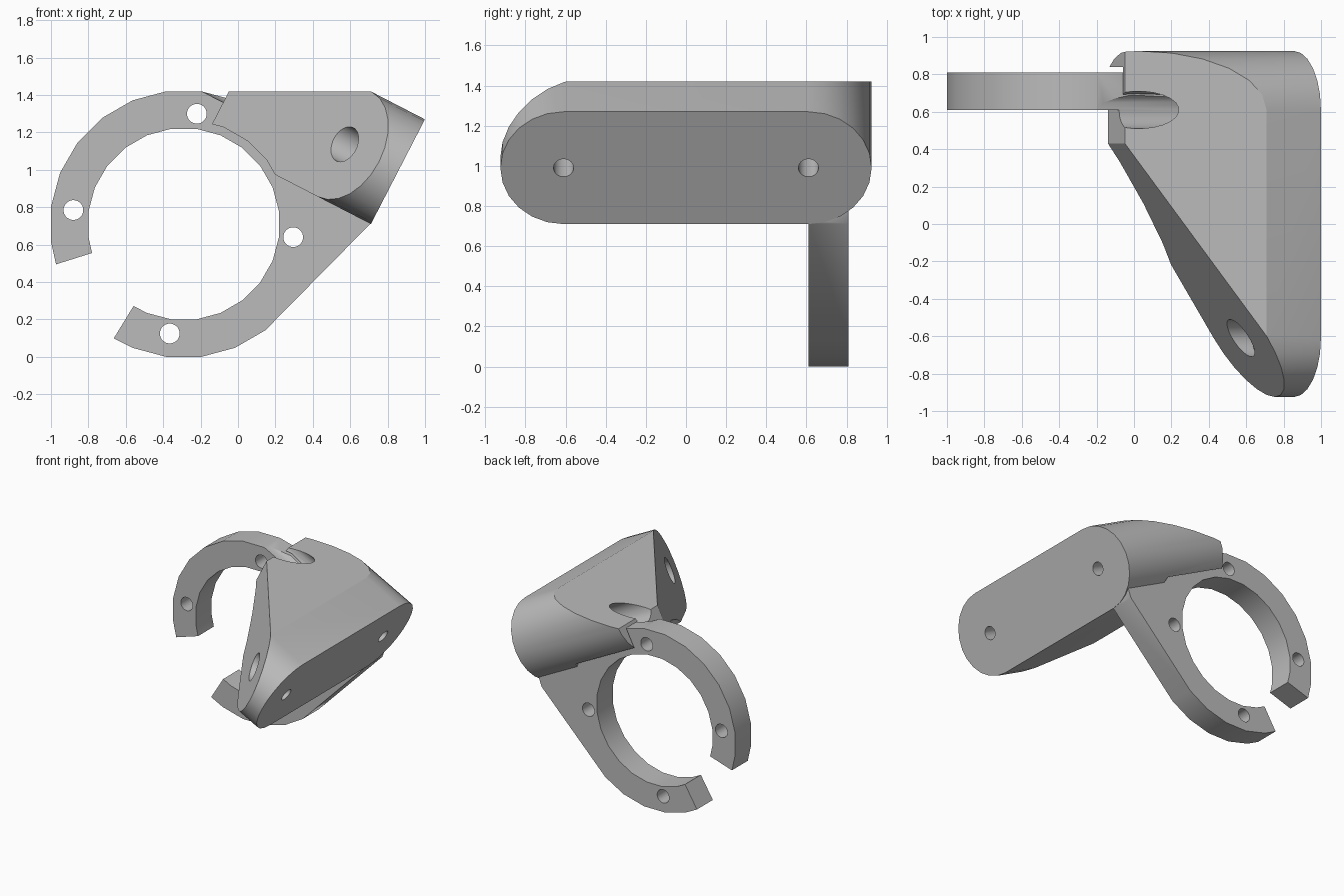
import bpy, bmesh, math
from mathutils import Vector

cube = bpy.data.objects.get("Cube")
if cube:
    bpy.data.objects.remove(cube)

X, Y, Z = Vector((1, 0, 0)), Vector((0, 1, 0)), Vector((0, 0, 1))
TILT = math.radians(27.3)
U = Vector((math.sin(TILT), 0, math.cos(TILT)))     # along the slanted end face
D = Vector((-math.cos(TILT), 0, math.sin(TILT)))    # from the end face into the block
FACE = Vector((0.855, 0, 0.99))                     # middle of the end face
RING = Vector((-0.29, 0, 0.71))                     # ring centre
TOP = 1.42
BOLT_Y = 0.61
PLATE_FRONT, PLATE_BACK = 0.61, 0.81

grey = bpy.data.materials.new("matte grey")
grey.use_nodes = True
colour = (0.5, 0.5, 0.5, 1)
grey.diffuse_color = colour
grey.node_tree.nodes["Principled BSDF"].inputs["Base Color"].default_value = colour


def arc(cx, cy, r, start, end, steps):
    """Points on an arc, angles in degrees."""
    angles = [math.radians(start + (end - start) * i / steps) for i in range(steps + 1)]
    return [(cx + r * math.cos(a), cy + r * math.sin(a)) for a in angles]


def circle(cx, cy, r, n):
    half = 180 / n
    return arc(cx, cy, r, half, 360 + half, n)[:-1]


def prism(name, profile, origin, a, b, sweep, cuts=()):
    """Extrude a profile drawn on axes a, b; then trim it by planes."""
    bm = bmesh.new()
    face = bm.faces.new([bm.verts.new(origin + a * p + b * q) for p, q in profile])
    new = bmesh.ops.extrude_face_region(bm, geom=[face])["geom"]
    bmesh.ops.translate(bm, vec=sweep, verts=[v for v in new if isinstance(v, bmesh.types.BMVert)])
    for point, normal in cuts:
        bmesh.ops.bisect_plane(bm, geom=bm.verts[:] + bm.edges[:] + bm.faces[:],
                               plane_co=point, plane_no=normal, clear_outer=True)
        bmesh.ops.holes_fill(bm, edges=[e for e in bm.edges if e.is_boundary], sides=0)
    bmesh.ops.recalc_face_normals(bm, faces=bm.faces[:])
    mesh = bpy.data.meshes.new(name)
    bm.to_mesh(mesh)
    bm.free()
    mesh.materials.append(grey)
    obj = bpy.data.objects.new(name, mesh)
    bpy.context.collection.objects.link(obj)
    return obj


def combine(target, other, operation):
    """Apply a boolean and drop the second object."""
    mod = target.modifiers.new(operation.lower(), "BOOLEAN")
    mod.operation, mod.object, mod.solver = operation, other, "EXACT"
    bpy.context.view_layer.objects.active = target
    bpy.ops.object.modifier_apply(modifier=mod.name)
    bpy.data.objects.remove(other)


def along_y(name, profile, y0, y1):
    return prism(name, profile, Y * y0, X, Z, Y * (y1 - y0))


# Slanted mounting block: rounded slot shape, trimmed flat on top and along the front
stadium = arc(BOLT_Y, 0, 0.315, -90, 90, 12) + arc(-BOLT_Y, 0, 0.315, 90, 270, 12)
slope_point = FACE + D * 0.32 - Y * BOLT_Y
slope_normal = (D * 1.04 - Y * 0.68).normalized()
bracket = prism("clamp_bracket", stadium, FACE, Y, U, D,
                [(Z * TOP, Z), (slope_point, slope_normal)])

# Clearance for the ring opening, and the slot that seats the ring
combine(bracket, along_y("opening_cutter", circle(RING.x, RING.z, 0.56, 24), -1.2, 1.2), "DIFFERENCE")
combine(bracket, along_y("slot_cutter", circle(RING.x, RING.z, 0.73, 24), PLATE_FRONT, 0.84), "DIFFERENCE")

# Open ring plate with a straight web running up into the block
R_OUT, R_IN = 0.716, 0.514
GAP_LOW, GAP_HIGH = 238.5, 197.5


def ring_point(r, angle):
    return arc(RING.x, RING.z, r, angle, angle, 1)[0]


facets = [7.5 + 15 * i for i in range(-9, 14)]
lower_end = GAP_LOW - 360
outer_low = [lower_end] + [a for a in facets if lower_end + 3 < a < -50]
outer_high = [a for a in facets if 50 < a < GAP_HIGH - 1] + [GAP_HIGH]
inner = [GAP_HIGH] + [a for a in reversed(facets) if lower_end + 3 < a < GAP_HIGH - 1] + [lower_end]
outline = [ring_point(R_OUT, a) for a in outer_low]
outline += [(0.708, 0.712), (0.78, 0.9), (0.5, 1.2)]
outline += [ring_point(R_OUT, a) for a in outer_high]
outline += [ring_point(R_IN, a) for a in inner]
combine(bracket, along_y("ring_plate", outline, PLATE_FRONT, PLATE_BACK), "UNION")

# Bolt holes through the ring
for x, z in [(-0.22, 1.3), (-0.88, 0.785), (0.295, 0.64), (-0.365, 0.125)]:
    combine(bracket, along_y("ring_hole_cutter", circle(x, z, 0.053, 24), 0.5, 0.9), "DIFFERENCE")

# Stepped bolt holes through the block
for y in (-BOLT_Y, BOLT_Y):
    for radius, start in ((0.05, -0.1), (0.1, 0.2)):
        cutter = prism("bolt_cutter", circle(y, 0, radius, 24), FACE + D * start, Y, U, D * 1.3)
        combine(bracket, cutter, "DIFFERENCE")

# Smooth the round surfaces, keep the corners crisp
bpy.ops.object.select_all(action="DESELECT")
bracket.select_set(True)
bpy.context.view_layer.objects.active = bracket
bpy.ops.object.shade_smooth_by_angle(angle=math.radians(25))
